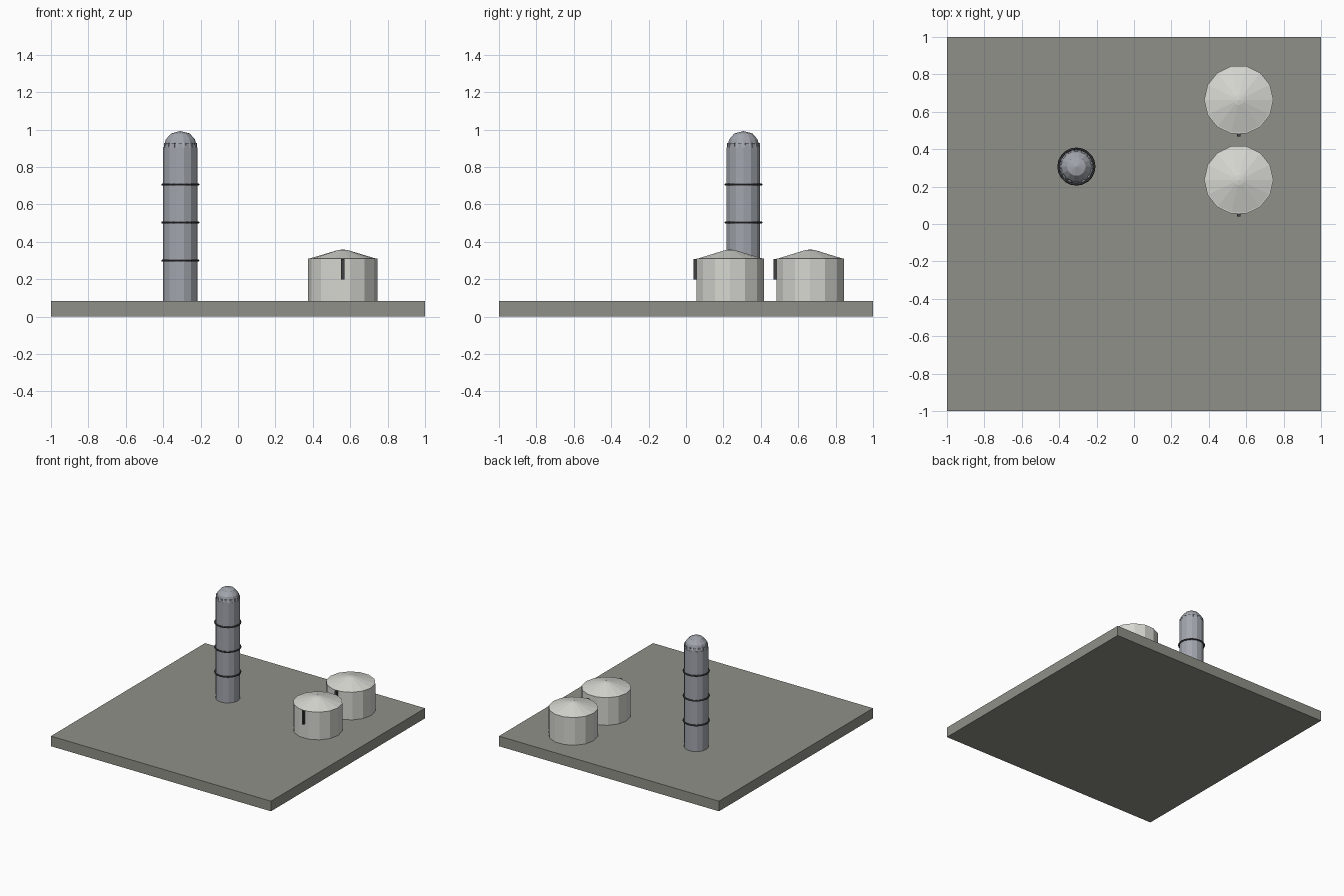
import bpy
from math import cos, sin, pi, tau

if "Cube" in bpy.data.objects:
    bpy.data.objects.remove(bpy.data.objects["Cube"])


def material(name, rgb):
    m = bpy.data.materials.new(name)
    m.diffuse_color = (*rgb, 1)
    m.use_nodes = True
    m.node_tree.nodes["Principled BSDF"].inputs["Base Color"].default_value = m.diffuse_color
    return m


CONCRETE = material("concrete", (0.28, 0.28, 0.25))
STEEL = material("steel", (0.36, 0.38, 0.42))
PALE = material("pale_paint", (0.68, 0.68, 0.64))
DARK = material("dark_metal", (0.05, 0.05, 0.055))


def finish(name, mat):
    ob = bpy.context.object
    ob.name = name
    ob.data.materials.append(mat)
    return ob


def box(name, loc, size, mat, turn=0):
    bpy.ops.mesh.primitive_cube_add(size=1, location=loc, rotation=(0, 0, turn))
    bpy.context.object.scale = size
    return finish(name, mat)


def lathe(name, x, y, profile, sides, mat):
    """Revolve (radius, z) points; zero radius closes an end."""
    verts, rings, faces = [], [], []
    for r, z in profile:
        n = 1 if r == 0 else sides
        rings.append([len(verts) + i for i in range(n)])
        verts += [(r * cos(tau * i / sides), r * sin(tau * i / sides), z) for i in range(n)]
    for a, b in zip(rings, rings[1:]):
        for i in range(sides):
            j = (i + 1) % sides
            if len(a) == 1:
                faces.append((a[0], b[j], b[i]))
            elif len(b) == 1:
                faces.append((a[i], a[j], b[0]))
            else:
                faces.append((a[i], a[j], b[j], b[i]))
    me = bpy.data.meshes.new(name)
    me.from_pydata(verts, [], faces)
    me.materials.append(mat)
    ob = bpy.data.objects.new(name, me)
    ob.location = (x, y, 0)
    bpy.context.collection.objects.link(ob)
    return ob


# Ground slab
box("base_slab", (0, 0, 0.0415), (2, 2, 0.083), CONCRETE)

# Tall column with domed cap
TX, TY, TR = -0.308, 0.307, 0.092
lathe("tower_shell", TX, TY, [(0, 0.07), (TR, 0.07), (TR, 0.903), (0, 0.903)], 14, STEEL)
dome = [(0.09 * cos(a), 0.902 + 0.09 * sin(a)) for a in (0, pi / 6)]
lathe("tower_dome", TX, TY, [(0, 0.89), (0.09, 0.89)] + dome + [(0.05, 0.979), (0, 0.992)], 14, STEEL)

# Short ribs around the foot of the dome
for i in range(14):
    a = tau * (i + 0.5) / 14
    box("dome_rib", (TX + 0.08 * cos(a), TY + 0.08 * sin(a), 0.912),
        (0.018, 0.018, 0.03), STEEL, a)

# Hoops round the column
for z in (0.299, 0.503, 0.706):
    bpy.ops.mesh.primitive_torus_add(location=(TX, TY, z), major_radius=0.096, minor_radius=0.006,
                                     major_segments=20, minor_segments=6)
    finish("tower_hoop", DARK)

# Two storage tanks, each with a conical roof and a front ladder
for y in (0.236, 0.664):
    lathe("tank_wall", 0.56, y, [(0, 0.07), (0.185, 0.07), (0.185, 0.31), (0, 0.31)], 14, PALE)
    lathe("tank_roof", 0.56, y, [(0, 0.308), (0.185, 0.308), (0.028, 0.355), (0, 0.359)], 14, PALE)
    box("tank_ladder", (0.56, y - 0.186, 0.254), (0.017, 0.02, 0.11), DARK)
